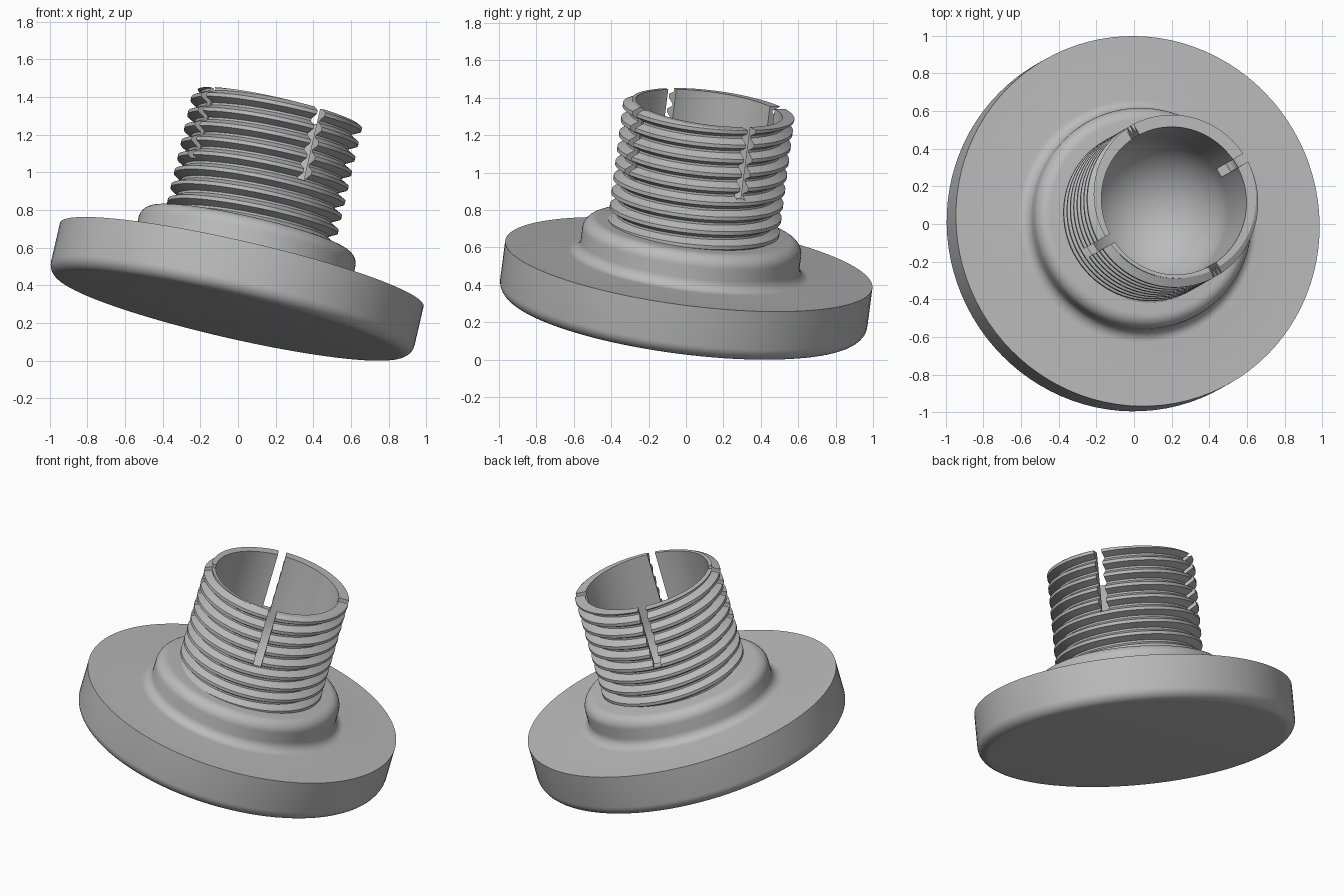
import bpy, bmesh
from math import sin, cos, pi, radians, floor
from mathutils import Vector, Matrix

if "Cube" in bpy.data.objects:
    bpy.data.objects.remove(bpy.data.objects["Cube"])

# Shared tilted frame: local z is the axis, local z = 0 is the flange top
AXIS = Vector((0.23, 0.13, 1)).normalized()
TILT = Vector((0, 0, 1)).rotation_difference(AXIS).to_matrix().to_4x4()
FRAME = Matrix.Translation((0.02, 0.015, 0.51)) @ TILT
SEGS = 96

grey = bpy.data.materials.new("plain grey")
grey.use_nodes = True
grey.diffuse_color = (0.5, 0.5, 0.5, 1)
grey.node_tree.nodes["Principled BSDF"].inputs["Base Color"].default_value = (0.5, 0.5, 0.5, 1)


def make_object(name, bm):
    mesh = bpy.data.meshes.new(name)
    bm.to_mesh(mesh)
    bm.free()
    mesh.materials.append(grey)
    obj = bpy.data.objects.new(name, mesh)
    obj.matrix_world = FRAME
    bpy.context.collection.objects.link(obj)
    return obj


def select_only(obj):
    bpy.ops.object.select_all(action='DESELECT')
    obj.select_set(True)
    bpy.context.view_layer.objects.active = obj


def arc(r, z, radius, start, end, steps=8):
    angles = [radians(start + (end - start) * i / steps) for i in range(steps + 1)]
    return [(r + radius * cos(a), z + radius * sin(a)) for a in angles]


# Flange and collar: one lathed profile with rounded transitions
R, H, F = 0.99, 0.282, 0.07
profile = [(0, -H)] + arc(R - F, F - H, F, -90, 0) + [(R, 0)]
profile += arc(0.65, 0.06, 0.06, 270, 180)
profile += arc(0.52, 0.125, 0.07, 0, 90) + [(0.402, 0.195)]
bm = bmesh.new()
verts = [bm.verts.new((r, 0, z)) for r, z in profile]
edges = [bm.edges.new(pair) for pair in zip(verts, verts[1:])]
bmesh.ops.spin(bm, geom=verts + edges, axis=(0, 0, 1), cent=(0, 0, 0),
               angle=2 * pi, steps=SEGS, use_duplicate=False)
bmesh.ops.remove_doubles(bm, verts=bm.verts, dist=0.0001)
bmesh.ops.recalc_face_normals(bm, faces=bm.faces)
flange = make_object("flange_and_collar", bm)

# Threaded neck: helical outer skin, trimmed flat at both ends
PITCH, CREST, ROOT, BORE, TOP = 0.08, 0.46, 0.415, 0.395, 0.863
thread = [(0, ROOT), (0.012, ROOT), (0.036, CREST), (0.056, CREST)]
rows = [(turn * PITCH + dz, r) for turn in range(-3, 13) for dz, r in thread]
bm = bmesh.new()
columns = []
for s in range(SEGS + 1):
    a = 2 * pi * s / SEGS
    columns.append([bm.verts.new((r * cos(a), r * sin(a), z + PITCH * s / SEGS))
                    for z, r in rows])
for left, right in zip(columns, columns[1:]):
    for k in range(len(rows) - 1):
        bm.faces.new((left[k], right[k], right[k + 1], left[k + 1]))
bmesh.ops.remove_doubles(bm, verts=bm.verts, dist=0.0001)
for z, side in ((TOP, 1), (-0.06, -1)):
    bmesh.ops.bisect_plane(bm, geom=bm.verts[:] + bm.edges[:] + bm.faces[:], dist=1e-5,
                           plane_co=(0, 0, z), plane_no=(0, 0, side), clear_outer=True)

# Rim, bore and round bowl floor: extrude the top loop inward and down
loop = [e for e in bm.edges if e.is_boundary and all(v.co.z > TOP - 0.001 for v in e.verts)]
BOWL = 0.42
for r, z in [(BORE, TOP)] + arc(0, BOWL, BORE, 0, -86, 16):
    new = bmesh.ops.extrude_edge_only(bm, edges=loop)["geom"]
    loop = [g for g in new if isinstance(g, bmesh.types.BMEdge)]
    for v in (g for g in new if isinstance(g, bmesh.types.BMVert)):
        flat = Vector((v.co.x, v.co.y, 0)).normalized() * r
        v.co = (flat.x, flat.y, z)
bmesh.ops.holes_fill(bm, edges=[e for e in bm.edges if e.is_boundary], sides=0)
bmesh.ops.recalc_face_normals(bm, faces=bm.faces)
neck = make_object("threaded_neck", bm)

# Four slots down the neck wall, cut by two crossing bars
for degrees in (31, 121):
    bm = bmesh.new()
    place = Matrix.Rotation(radians(degrees), 4, 'Z') @ Matrix.Translation((0, 0, 0.77))
    bmesh.ops.create_cube(bm, size=1, matrix=place @ Matrix.Diagonal((1.2, 0.05, 0.6, 1)))
    cutter = make_object("slot_cutter", bm)
    cutter.hide_render = True
    cut = neck.modifiers.new("slot", 'BOOLEAN')
    cut.operation, cut.solver, cut.object = 'DIFFERENCE', 'EXACT', cutter
    select_only(neck)
    bpy.ops.object.modifier_apply(modifier=cut.name)
    bpy.data.objects.remove(cutter)

for obj in (flange, neck):
    select_only(obj)
    bpy.ops.object.shade_smooth_by_angle(angle=radians(28))
